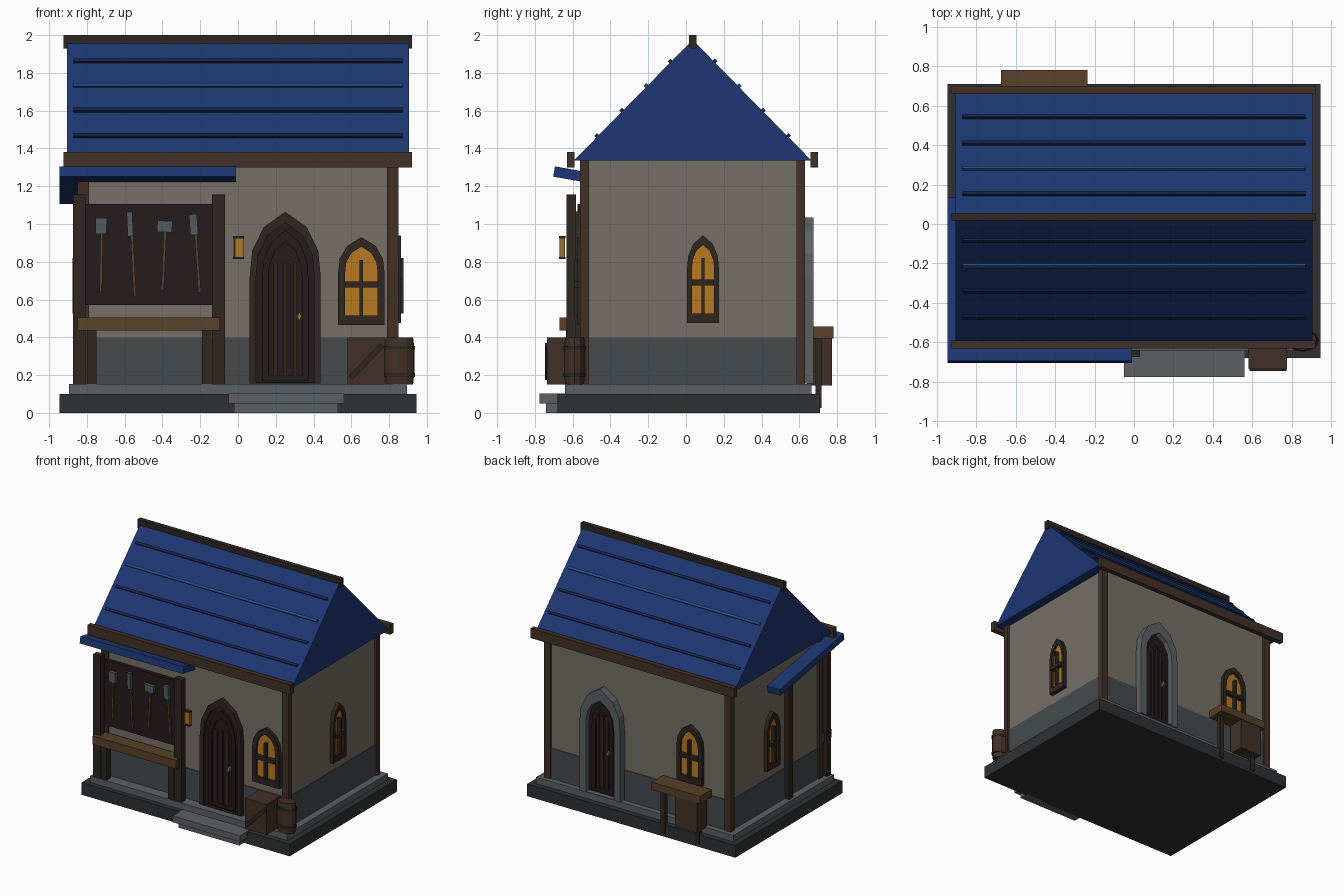
import bpy, bmesh, math
from mathutils import Matrix

if "Cube" in bpy.data.objects:
    bpy.data.objects.remove(bpy.data.objects["Cube"])

def mat(name, r, g, b):
    m = bpy.data.materials.new(name)
    lin = [((c / 255 + 0.055) / 1.055) ** 2.4 for c in (r, g, b)]
    m.diffuse_color = (*lin, 1)
    m.use_nodes = True
    m.node_tree.nodes["Principled BSDF"].inputs["Base Color"].default_value = m.diffuse_color
    return m

WALL = mat("plaster", 118, 112, 103)
STONE = mat("stone", 70, 75, 78)
PALE = mat("pale_stone", 92, 97, 100)
BASE = mat("dark_stone", 47, 49, 51)
BLUE = mat("blue_roof", 29, 55, 114)
NAVY = mat("navy", 21, 34, 74)
SKY = mat("light_blue", 36, 76, 138)
BEAM = mat("beam", 66, 49, 39)
DARK = mat("dark_wood", 46, 38, 32)
DOOR = mat("door_wood", 37, 27, 28)
WOOD = mat("wood", 88, 65, 42)
AMBER = mat("amber", 184, 122, 36)
IRON = mat("iron", 82, 92, 98)
GOLD = mat("gold", 150, 110, 45)

def finish(name, bm, m, loc=(0, 0, 0), rot=(0, 0, 0)):
    bmesh.ops.recalc_face_normals(bm, faces=bm.faces)
    me = bpy.data.meshes.new(name)
    bm.to_mesh(me)
    bm.free()
    me.materials.append(m)
    o = bpy.data.objects.new(name, me)
    o.location, o.rotation_euler = loc, rot
    bpy.context.collection.objects.link(o)
    return o

def box(name, x, y, z, m, rot=(0, 0, 0)):
    """Box from three (min, max) ranges, rotated about its centre."""
    bm = bmesh.new()
    bmesh.ops.create_cube(bm, size=1, matrix=Matrix.Diagonal((x[1] - x[0], y[1] - y[0], z[1] - z[0], 1)))
    return finish(name, bm, m, [(a + b) / 2 for a, b in (x, y, z)], rot)

def mid(c, w):
    return (c - w / 2, c + w / 2)

def arch(hw, z0, spring, top):
    """Pointed arch outline with six facets."""
    f = [(1, 0), (.93, .40), (.61, .76), (0, 1), (-.61, .76), (-.93, .40), (-1, 0)]
    return [(-hw, z0), (hw, z0)] + [(hw * u, spring + (top - spring) * v) for u, v in f]

def plate(name, outer, y0, y1, m, loc, ang, inner=None):
    """Extruded outline, or a ring when an inner outline is given."""
    bm = bmesh.new()
    loops = [[bm.verts.new((u, y, v)) for u, v in pts]
             for pts in ([outer, inner] if inner else [outer]) for y in (y0, y1)]
    n = len(outer)
    def bridge(a, b):
        for i in range(n):
            j = (i + 1) % n
            bm.faces.new((a[i], a[j], b[j], b[i]))
    bridge(loops[0], loops[1])
    if inner:
        bridge(loops[2], loops[3])
        bridge(loops[0], loops[2])
        bridge(loops[1], loops[3])
    else:
        bm.faces.new(loops[0])
        bm.faces.new(loops[1])
    return finish(name, bm, m, loc, (0, 0, ang))

def window(name, loc, ang, hw, z0, top):
    t = hw * .3
    ins = arch(hw - t, z0 + .05, top - .19, top - .05)
    plate(name + "_frame", arch(hw, z0, top - .19, top), .02, -.03, DARK, loc, ang, ins)
    plate(name + "_pane", ins, .02, -.012, AMBER, loc, ang)
    for part, w, a, b in (("upright", .009, z0 + .05, top - .12), ("crossbar", hw - t, z0 + .2, z0 + .23)):
        plate(f"{name}_{part}", [(-w, a), (w, a), (w, b), (-w, b)], 0, -.045, DARK, loc, ang)

def door(name, loc, ang, hw, top, t, frame_mat, depth):
    ins = arch(hw - t, .16, .72, top - t * 1.7)
    plate(name + "_frame", arch(hw, .155, .72, top), .02, -depth, frame_mat, loc, ang, ins)
    plate(name + "_panel", ins, .02, -.012, DOOR, loc, ang)
    w = hw - t - .03
    plate(name + "_trim", arch(w, .17, .70, top - t * 1.7 - .04), .01, -.022, DOOR, loc, ang,
          arch(w - .035, .20, .70, top - t * 1.7 - .10))
    for i in (-1, 0, 1):
        c = i * w * .42
        plate(f"{name}_plank_{i + 2}", [(c - .01, .2), (c + .01, .2), (c + .01, .8), (c - .01, .8)],
              .01, -.02, DARK, loc, ang)
    k = w * .6
    plate(name + "_handle", [(k - .013, .51), (k, .488), (k + .013, .51), (k, .535)], 0, -.04, GOLD, loc, ang)

# Base and steps
box("base_slab", (-.945, .945), (-.68, .71), (0, .10), BASE)
box("floor_slab", (-.895, .895), (-.64, .665), (.10, .152), PALE)
box("lower_step", (-.02, .53), (-.74, -.66), (0, .05), PALE)
box("upper_step", (-.05, .56), (-.775, -.63), (.05, .102), PALE)

# Walls and corner posts
box("walls", (-.83, .83), (-.545, .615), (.39, 1.335), WALL)
box("lower_wall", (-.836, .836), (-.551, .621), (.15, .40), STONE)
for sx in (-1, 1):
    for y in (-.537, .607):
        box("corner_post", mid(sx * .82, .06), mid(y, .046), (.15, 1.335), BEAM)

# Roof prism, beams and battens
plate("roof", [(-.595, 1.335), (.665, 1.335), (.035, 1.975)], -.905, .905, BLUE, (0, 0, 0), math.pi / 2)
box("ridge_beam", (-.925, .92), (.017, .055), (1.93, 2.0), DARK)
box("front_eave_beam", (-.925, .92), (-.63, -.59), (1.30, 1.38), BEAM)
box("back_eave_beam", (-.925, .92), (.66, .70), (1.30, 1.38), BEAM)
for side in (-1, 1):
    for i, z in enumerate((1.465, 1.60, 1.73, 1.86)):
        d = (1.975 - z) * .63 / .64 + .003
        box("roof_batten", (-.87, .87), mid(.035 + side * d, .02), mid(z, .024),
            SKY if i == 2 else NAVY, (side * -math.pi / 4, 0, 0))

# Tilted awning with its posts
box("awning", (-.945, -.01), mid(-.285, .84), mid(1.205, .055), BLUE, (math.radians(-10), 0, 0))
for x, y in ((-.84, -.607), (-.103, -.607), (-.84, -.115)):
    box("awning_post", mid(x, .067), mid(y, .05), (.15, 1.155), DARK)

# Tool board, bench and tools
box("tool_board", (-.81, -.13), (-.575, -.54), (.57, 1.105), DOOR)
box("bench_top", (-.85, -.095), (-.67, -.56), (.435, .505), WOOD)
for x in (-.775, -.165):
    box("bench_leg", mid(x, .05), mid(-.61, .05), (.15, .44), DARK)
tools = [(-.72, 1.02, -.727, .64, .06, .085, .99), (-.567, 1.05, -.546, .615, .03, .13, 1.0),
         (-.383, 1.01, -.40, .647, .08, .06, .987), (-.23, 1.04, -.203, .637, .042, .11, .997)]
for xt, zt, xb, zb, hw, hh, hz in tools:
    a = math.atan2(xt - xb, zt - zb)
    box("tool_handle", mid((xt + xb) / 2, .015), mid(-.585, .015), mid((zt + zb) / 2, math.hypot(xt - xb, zt - zb)),
        WOOD, (0, a, 0))
    box("tool_head", mid(xt - .005, hw), mid(-.588, .025), mid(hz, hh), IRON, (0, a, 0))

# Lantern
box("lantern_glass", mid(.002, .038), mid(-.655, .022), (.825, .925), AMBER)
box("lantern_back", mid(.002, .055), mid(-.644, .008), (.82, .93), DARK)
for z in (.82, .93):
    box("lantern_cap", mid(.002, .057), mid(-.656, .034), mid(z, .012), DARK)
for x in (-.022, .026):
    box("lantern_bar", mid(x, .008), mid(-.656, .028), (.82, .93), GOLD)

# Doors and windows
door("front_door", (.25, -.55, 0), 0, .188, 1.065, .034, DARK, .035)
door("back_door", (.31, .62, 0), math.pi, .185, 1.035, .058, PALE, .055)
window("front_window", (.653, -.545, 0), 0, .123, .465, .93)
window("back_window", (-.48, .615, 0), math.pi, .115, .465, .935)
window("right_window", (.832, .09, 0), math.pi / 2, .085, .475, .94)
window("left_window", (-.832, .09, 0), -math.pi / 2, .085, .475, .94)

# Crate with a diagonal brace
box("crate", (.58, .775), (-.735, -.555), (.15, .40), BEAM)
box("crate_brace", mid(.68, .03), (-.746, -.73), mid(.272, .24), DARK, (0, math.radians(44), 0))

# Oval barrel and hoops
def lathe(name, rings, m, sides=12):
    bm = bmesh.new()
    vs = [[bm.verts.new((r * math.cos(2 * math.pi * i / sides), .7 * r * math.sin(2 * math.pi * i / sides), z))
           for i in range(sides)] for r, z in rings]
    for a, b in zip(vs, vs[1:]):
        for i in range(sides):
            j = (i + 1) % sides
            bm.faces.new((a[i], a[j], b[j], b[i]))
    bm.faces.new(vs[0])
    bm.faces.new(vs[-1])
    return finish(name, bm, m, (.855, -.59, 0))

lathe("barrel", [(.072, .15), (.079, .22), (.08, .33), (.072, .40)], BEAM)
for z in (.20, .345):
    lathe("barrel_hoop", [(.083, z - .01), (.083, z + .01)], DARK)

# Back table with a hanging chest
box("back_table_top", (-.675, -.235), (.635, .78), (.395, .458), WOOD)
for x in (-.29, -.60):
    box("back_table_leg", mid(x, .04), (.685, .718), (.025, .40), DARK)
box("back_chest", (-.64, -.44), (.64, .772), (.145, .398), BEAM)
